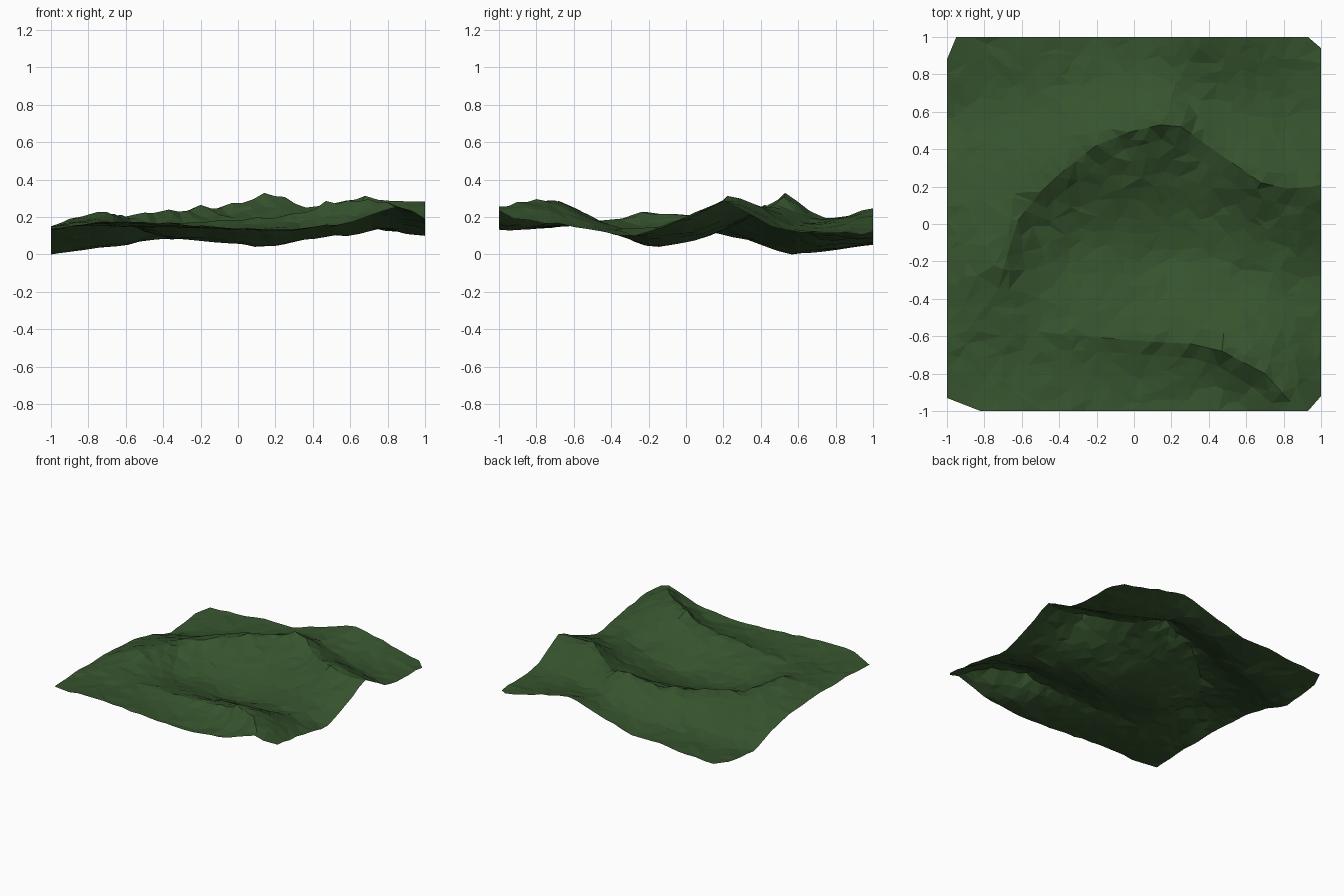
import bpy, bmesh, math, random
from mathutils import Vector
from mathutils.geometry import delaunay_2d_cdt

random.seed(4)
cube = bpy.data.objects.get("Cube")
if cube:
    bpy.data.objects.remove(cube)


def resample(path, step):
    """Even points along a polyline, ends included."""
    points = []
    for a, b in zip(path, path[1:]):
        a, b = Vector(a), Vector(b)
        count = max(1, round((b - a).length / step))
        points += [a.lerp(b, i / count) for i in range(count)]
    return points + [Vector(path[-1])]


# Crest lines: the rear crescent, the front fold and the low west lip joining them
rear_crest = [(-.7, -.24, .23), (-.62, .02, .205), (-.5, .17, .225), (-.37, .29, .245), (-.2, .42, .26),
              (-.03, .49, .27), (.14, .53, .325), (.25, .52, .305), (.42, .4, .255), (.68, .22, .313),
              (.82, .19, .287), (1, .2, .295)]
west_lip = [(-.7, -.24, .23), (-.67, -.35, .18), (-.6, -.44, .16), (-.5, -.53, .15), (-.38, -.59, .165)]
front_crest = [(-.38, -.59, .165), (.1, -.63, .2), (.3, -.64, .225),
               (.47, -.68, .28), (.7, -.8, .292), (.88, -1, .27)]

# Steep faces just below the crests
rear_wall = [(-.62, -.22, .17), (-.54, -.01, .145), (-.43, .13, .165), (-.3, .23, .18), (-.05, .4, .21),
             (.15, .45, .255), (.36, .34, .21), (.62, .15, .235), (.82, .1, .235)]
front_wall = [(-.4, -.67, .15), (.1, -.7, .155), (.32, -.72, .17), (.45, -.76, .19),
              (.63, -.87, .2), (.79, -1, .23)]

# Low ground: the basin floor, the gully before the fold, the ground behind the crescent
basin = [(-.45, -.2, .1), (-.3, -.17, .08), (-.13, -.2, .075), (.13, -.2, .04), (.37, -.23, .085),
         (.6, -.27, .1), (.75, -.28, .14), (1, -.3, .095)]
gully = [(-.6, -.78, .15), (0, -.8, .14), (.35, -.84, .14), (.6, -.97, .165)]
basin_slope = [(-.25, .04, .1), (.1, .02, .065), (.13, .16, .115), (.5, .1, .15)]
rear_slope = [(-.78, .62, .03), (-.6, .62, .055), (-.45, .64, .1), (-.2, .75, .11),
              (.15, .75, .19), (.55, .6, .17), (.85, .55, .13)]

# Rim heights
left_rim = [(-1, -.93, .13), (-1, -.6, .15), (-1, -.2, .14), (-1, .13, .12), (-1, .3, .085),
            (-1, .5, .015), (-1, .58, 0), (-1, .88, .04)]
right_rim = [(1, -.92, .19), (1, -.6, .15), (1, -.3, .095), (1, 0, .19), (1, .2, .295),
             (1, .32, .22), (1, .5, .13), (1, .94, .11)]
front_rim = [(-.82, -1, .16), (-.65, -1, .18), (-.4, -1, .165), (0, -1, .135), (.3, -1, .135),
             (.6, -1, .165), (.88, -1, .27), (.93, -1, .23)]
back_rim = [(-.95, 1, .05), (-.7, 1, .065), (-.45, 1, .09), (-.26, 1, .08), (.04, 1, .155), (.33, 1, .25),
            (.6, 1, .2), (.93, 1, .12)]
knolls = [(-.88, -.3, .195), (-.75, .2, .15), (-.82, -.5, .175), (.5, -.5, .19), (0, -.45, .13)]

# Merge all control points, skipping near duplicates
controls = []
for path in (rear_crest, west_lip, front_crest, rear_wall, front_wall, basin, gully, basin_slope,
             rear_slope, left_rim, right_rim, front_rim, back_rim):
    for p in resample(path, .16):
        if all((p.xy - q.xy).length > .04 for q in controls):
            controls.append(p)
controls += [Vector(k) for k in knolls]


def solve(rows):
    """Gaussian elimination on an augmented matrix."""
    n = len(rows)
    for i in range(n):
        pivot = max(range(i, n), key=lambda r: abs(rows[r][i]))
        rows[i], rows[pivot] = rows[pivot], rows[i]
        for r in range(i + 1, n):
            f = rows[r][i] / rows[i][i]
            if f:
                rows[r] = [v - f * w for v, w in zip(rows[r], rows[i])]
    answer = [0] * n
    for i in reversed(range(n)):
        answer[i] = (rows[i][n] - sum(rows[i][j] * answer[j] for j in range(i + 1, n))) / rows[i][i]
    return answer


weights = solve([[(p.xy - q.xy).length for q in controls] + [p.z] for p in controls])


def height(p):
    return sum(w * (p - q.xy).length for w, q in zip(weights, controls))


# Plan points: clipped-corner outline, crest and wall lines, jittered ground between
outline = [(-1, -.93), (-.82, -1), (.93, -1), (1, -.92), (1, .94), (.93, 1), (-.95, 1), (-1, .88)]
rim = resample(outline + outline[:1], .08)[:-1]
plan = list(rim)
edges = [(i, (i + 1) % len(rim)) for i in range(len(rim))]
for crest in (rear_crest, west_lip[1:-1], front_crest, rear_wall, front_wall):
    line = [p.xy for p in resample(crest, .07) if max(abs(p.x), abs(p.y)) < .97]
    edges += [(len(plan) + i, len(plan) + i + 1) for i in range(len(line) - 1)]
    plan += line
fixed = list(plan)
cells = 26
for i in range(cells):
    for j in range(cells):
        p = Vector([((k + .5 + random.uniform(-.38, .38)) / cells) * 2 - 1 for k in (i, j)])
        inside = max(abs(p.x), abs(p.y)) < .97 and abs(p.x) + abs(p.y) < 1.8
        if inside and all((p - q).length > .035 for q in fixed):
            plan.append(p)

# Triangulated sheet with slight roughness
verts, _, faces = delaunay_2d_cdt(plan, edges, [], 0, 1e-5)[:3]
heights = [height(v) + random.uniform(-.006, .006) for v in verts]
lowest = min(heights)
mesh = bpy.data.meshes.new("terrain")
mesh.from_pydata([(v.x, v.y, z - lowest) for v, z in zip(verts, heights)], [], faces)
terrain = bpy.data.objects.new("terrain", mesh)
bpy.context.collection.objects.link(terrain)
bm = bmesh.new()
bm.from_mesh(mesh)
for face in bm.faces:
    if face.normal.z < 0:
        face.normal_flip()
bm.to_mesh(mesh)
bm.free()

# Grass colour
grass = bpy.data.materials.new("grass green")
grass.use_nodes = True
color = (.037, .088, .027, 1)
grass.diffuse_color = color
grass.node_tree.nodes["Principled BSDF"].inputs["Base Color"].default_value = color
mesh.materials.append(grass)
